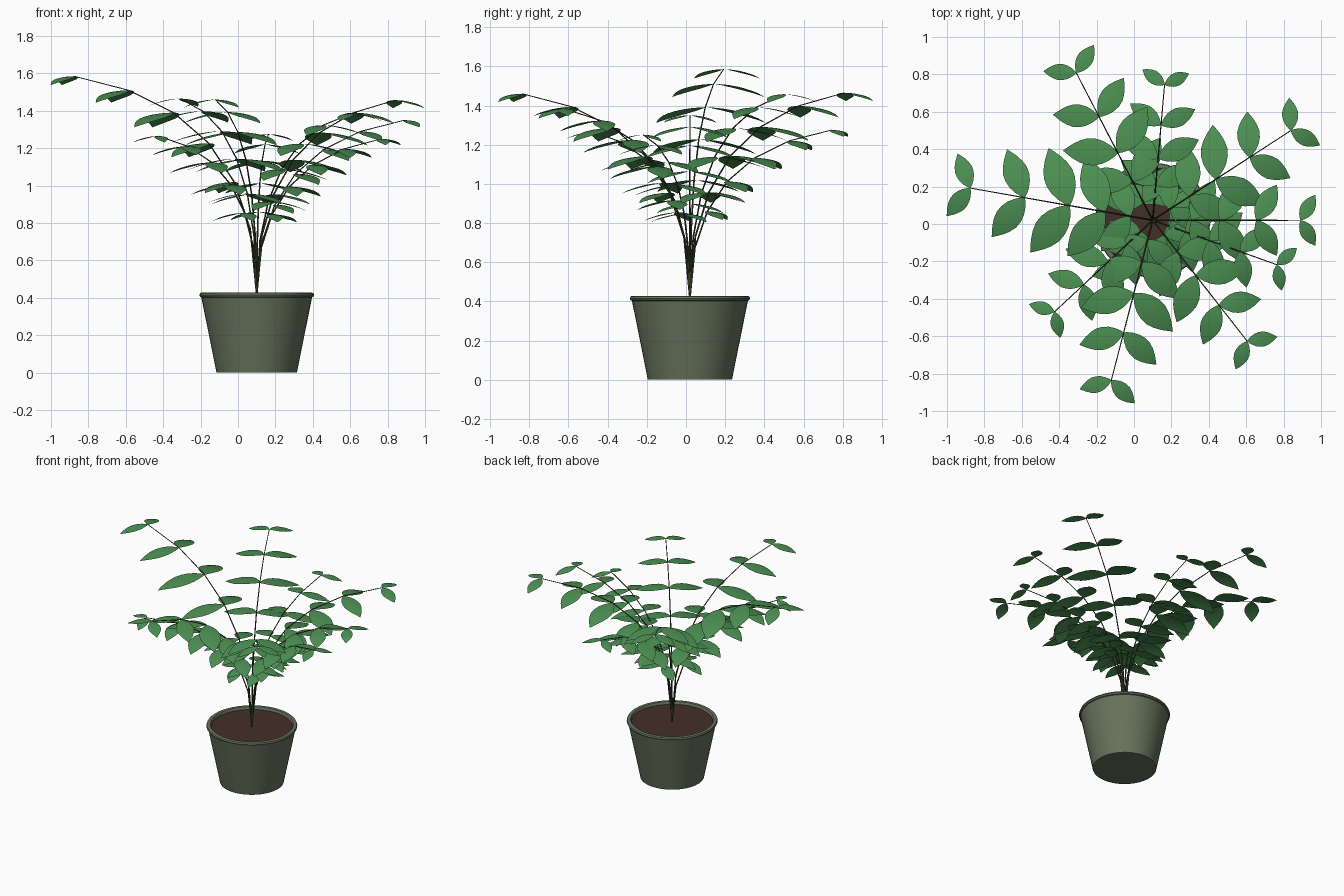
import bpy, math
from mathutils import Vector

if "Cube" in bpy.data.objects:
    bpy.data.objects.remove(bpy.data.objects["Cube"])

CENTER = Vector((0.1, 0.02, 0))
BASE_Z = 0.42


def material(name, color):
    m = bpy.data.materials.new(name)
    m.diffuse_color = (*color, 1)
    m.use_nodes = True
    m.node_tree.nodes["Principled BSDF"].inputs["Base Color"].default_value = m.diffuse_color
    return m


POT = material("pot_green", (0.135, 0.17, 0.106))
SOIL = material("soil_brown", (0.055, 0.029, 0.022))
STEM = material("stem_green", (0.04, 0.06, 0.02))
LEAF = material("leaf_green", (0.072, 0.275, 0.085))


def add_mesh(name, verts, faces, mat):
    me = bpy.data.meshes.new(name)
    me.from_pydata(verts, [], faces)
    me.materials.append(mat)
    ob = bpy.data.objects.new(name, me)
    bpy.context.collection.objects.link(ob)
    bpy.context.view_layer.objects.active = ob
    bpy.ops.object.select_all(action='DESELECT')
    ob.select_set(True)
    bpy.ops.object.shade_smooth_by_angle(angle=math.radians(35))
    return ob


def lathe(name, profile, mat, n=48, cap_start=False, cap_end=False):
    verts = [CENTER + Vector((r * math.cos(2 * math.pi * i / n), r * math.sin(2 * math.pi * i / n), z))
             for r, z in profile for i in range(n)]
    faces = [(k * n + i, k * n + (i + 1) % n, (k + 1) * n + (i + 1) % n, (k + 1) * n + i)
             for k in range(len(profile) - 1) for i in range(n)]
    if cap_start:
        faces.append(tuple(reversed(range(n))))
    if cap_end:
        faces.append(tuple((len(profile) - 1) * n + i for i in range(n)))
    return add_mesh(name, verts, faces, mat)


# pot with rolled rim, and the soil inside it
lathe("pot", [(0.215, 0), (0.296, 0.403), (0.303, 0.406), (0.307, 0.415), (0.303, 0.425),
              (0.295, 0.428), (0.28, 0.426), (0.275, 0.418), (0.272, 0.395)], POT, cap_start=True)
lathe("soil", [(0.274, 0.408)], SOIL, cap_end=True)


def stem_point(angle, h, t):
    r = 0.85 * h * t * t
    z = BASE_Z + h * (2 * t * (1 - t) * 0.86 + t * t)
    return CENTER + Vector((r * math.cos(angle), r * math.sin(angle), z))


def add_stem(name, angle, h):
    # straight pieces from node to node
    ts = [0, 0.1875] + [t for t, _ in NODES]
    pts = [CENTER + Vector((0, 0, 0.4))] + [stem_point(angle, h, t) for t in ts]
    side = Vector((-math.sin(angle), math.cos(angle), 0))
    n, verts = 6, []
    for k, p in enumerate(pts):
        d = (pts[min(k + 1, len(pts) - 1)] - pts[max(k - 1, 0)]).normalized()
        up = d.cross(side)
        rad = 0.0055 - 0.003 * k / (len(pts) - 1)
        verts += [p + rad * (side * math.cos(2 * math.pi * i / n) + up * math.sin(2 * math.pi * i / n))
                  for i in range(n)]
    faces = [(k * n + i, k * n + (i + 1) % n, (k + 1) * n + (i + 1) % n, (k + 1) * n + i)
             for k in range(len(pts) - 1) for i in range(n)]
    faces.append(tuple((len(pts) - 1) * n + i for i in range(n)))
    add_mesh(name, verts, faces, STEM)


# leaf outline: (distance along leaf, half width), both relative to its length
OUTLINE = [(0, 0.006), (0.06, 0.07), (0.15, 0.14), (0.28, 0.21), (0.42, 0.245), (0.56, 0.245),
           (0.7, 0.2), (0.83, 0.13), (0.93, 0.058), (1, 0.004)]


def leaf_geometry(verts, faces, origin, angle, length):
    d = Vector((math.cos(angle), math.sin(angle), 0))
    s = Vector((-d.y, d.x, 0))
    cols = (-1, -0.5, 0, 0.5, 1)
    b, c = len(verts), len(cols)
    for u, w in OUTLINE:
        for v in cols:
            drop = 0.24 * u * u + 0.3 * (w * v) ** 2
            verts.append(origin + length * (d * u + s * w * v - Vector((0, 0, drop))))
    for k in range(len(OUTLINE) - 1):
        for j in range(c - 1):
            a = b + k * c + j
            faces.append((a, a + c, a + c + 1, a + 1))


# stems (heading in degrees, rise) with five leaf pairs each (position on stem, leaf length)
STEMS = [(170, 1.165), (117.4, 1.045), (85, 0.855), (33, 1.037), (0, 0.93),
         (-19.7, 0.83), (-52, 0.965), (-104.5, 1.04), (-137, 0.845)]
NODES = [(0.35, 0.21), (0.5125, 0.265), (0.675, 0.28), (0.8375, 0.235), (1, 0.168)]

for i, (deg, h) in enumerate(STEMS, 1):
    a = math.radians(deg)
    add_stem(f"stem_{i}", a, h)
    verts, faces = [], []
    for t, size in NODES:
        for side in (-1, 1):
            leaf_geometry(verts, faces, stem_point(a, h, t), a + side * math.radians(60), size * h)
    add_mesh(f"leaves_{i}", verts, faces, LEAF)
